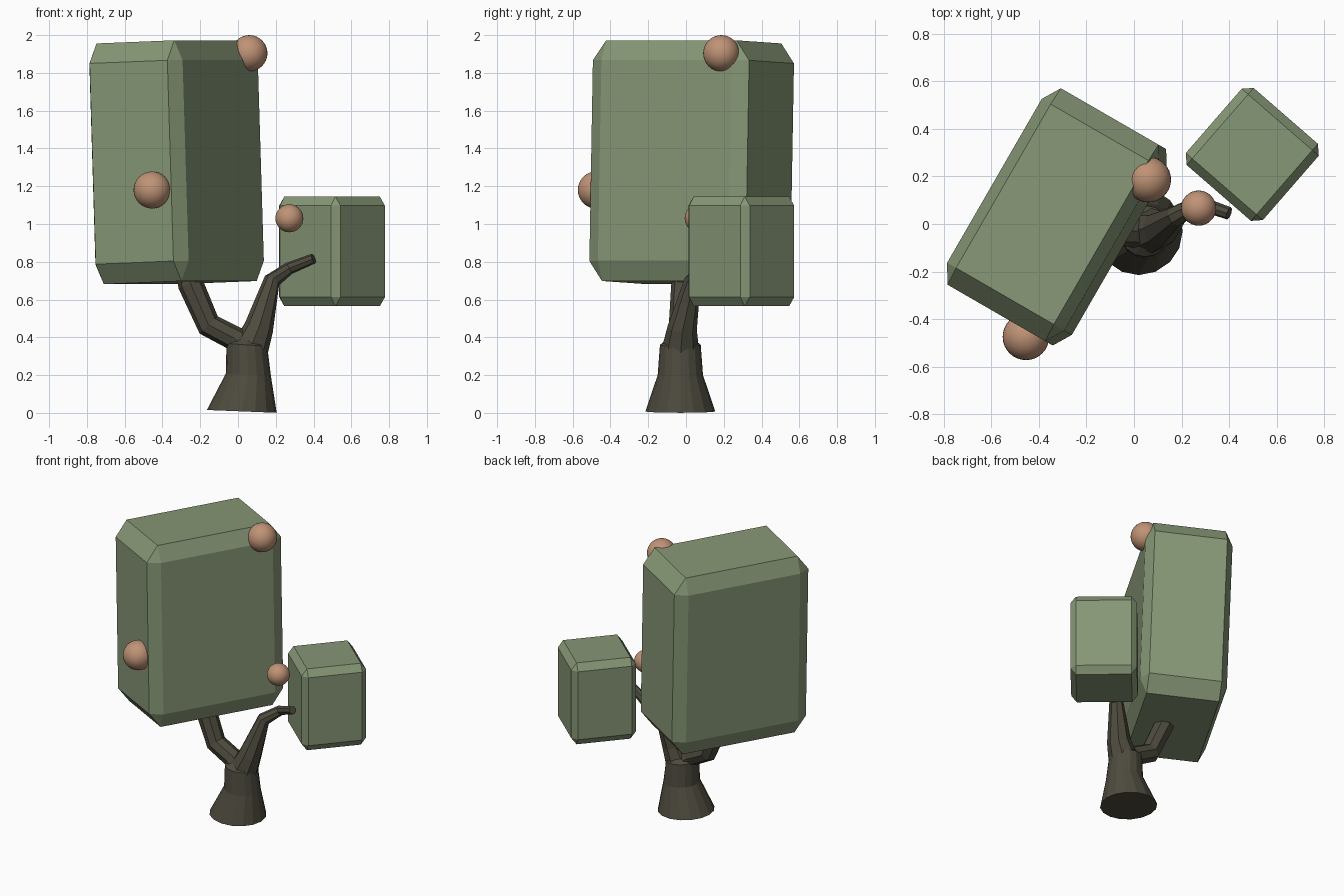
import bpy, bmesh
from math import radians, cos, sin, pi
from mathutils import Vector, Matrix

if "Cube" in bpy.data.objects:
    bpy.data.objects.remove(bpy.data.objects["Cube"])


def material(name, rgb):
    m = bpy.data.materials.new(name)
    m.diffuse_color = (*rgb, 1)
    m.use_nodes = True
    m.node_tree.nodes["Principled BSDF"].inputs["Base Color"].default_value = m.diffuse_color
    return m


BARK = material("bark", (0.075, 0.07, 0.048))
LEAF = material("foliage", (0.24, 0.31, 0.18))
FRUIT = material("fruit", (0.52, 0.29, 0.18))


def finish(bm, name, mat):
    bmesh.ops.recalc_face_normals(bm, faces=bm.faces)
    me = bpy.data.meshes.new(name)
    bm.to_mesh(me)
    bm.free()
    me.materials.append(mat)
    ob = bpy.data.objects.new(name, me)
    bpy.context.collection.objects.link(ob)
    return ob


def tube(name, path, sides, first=None):
    """Tapered tube through (x, y, z, radius) points, with closed ends."""
    bm = bmesh.new()
    pts = [Vector(p[:3]) for p in path]
    rings = []
    for i, p in enumerate(pts):
        before = (p - pts[i - 1]).normalized() if i else Vector()
        after = (pts[i + 1] - p).normalized() if i < len(pts) - 1 else Vector()
        t = (before + after).normalized()
        if i == 0 and first:
            t = Vector(first).normalized()
        u = Vector((0, 1, 0)).cross(t).normalized()
        v = t.cross(u)
        r = path[i][3]
        rings.append([bm.verts.new(p + r * (u * cos(2 * pi * k / sides) + v * sin(2 * pi * k / sides)))
                      for k in range(sides)])
    for a, b in zip(rings, rings[1:]):
        for k in range(sides):
            n = (k + 1) % sides
            bm.faces.new((a[k], a[n], b[n], b[k]))
    bm.faces.new(rings[0])
    bm.faces.new(rings[-1])
    return finish(bm, name, BARK)


def foliage(name, loc, size, rot):
    """Unit cube bevelled before scaling, so the chamfers stretch with it."""
    bm = bmesh.new()
    bmesh.ops.create_cube(bm, size=1)
    bmesh.ops.bevel(bm, geom=bm.edges[:], offset=0.083, segments=1,
                    profile=0.5, affect='EDGES')
    bmesh.ops.scale(bm, vec=size, verts=bm.verts)
    ob = finish(bm, name, LEAF)
    ob.location = loc
    ob.rotation_euler = [radians(a) for a in rot]


def fruit(name, loc, r):
    bm = bmesh.new()
    bmesh.ops.create_uvsphere(bm, u_segments=32, v_segments=16, radius=r,
                              matrix=Matrix.Translation(loc))
    for f in bm.faces:
        f.smooth = True
    finish(bm, name, FRUIT)


# trunk with flared foot
tube("trunk", [(0.02, -0.03, 0.008, 0.185), (0.055, -0.03, 0.2, 0.12),
               (0.047, -0.03, 0.36, 0.108), (0.055, -0.03, 0.4, 0.06)], 16, (0.04, 0, 1))

# branches
tube("left_branch", [(0.05, -0.03, 0.33, 0.09), (-0.02, -0.03, 0.395, 0.065),
                     (-0.155, -0.025, 0.465, 0.066), (-0.25, -0.01, 0.68, 0.068),
                     (-0.28, 0.0, 0.8, 0.06)], 8)
tube("right_branch", [(0.06, -0.03, 0.33, 0.1), (0.11, -0.02, 0.45, 0.078),
                      (0.18, 0.035, 0.7, 0.045), (0.27, 0.09, 0.765, 0.033),
                      (0.4, 0.045, 0.817, 0.027)], 8)

# foliage blocks
foliage("large_foliage", (-0.325, 0.03, 1.327), (0.57, 0.955, 1.275), (0, -2, -30))
foliage("small_foliage", (0.498, 0.293, 0.855), (0.43, 0.43, 0.58), (0, 0, -41))

# fruit
fruit("top_fruit", (0.06, 0.187, 1.904), 0.096)
fruit("front_fruit", (-0.455, -0.475, 1.18), 0.098)
fruit("small_fruit", (0.272, 0.067, 1.03), 0.074)
